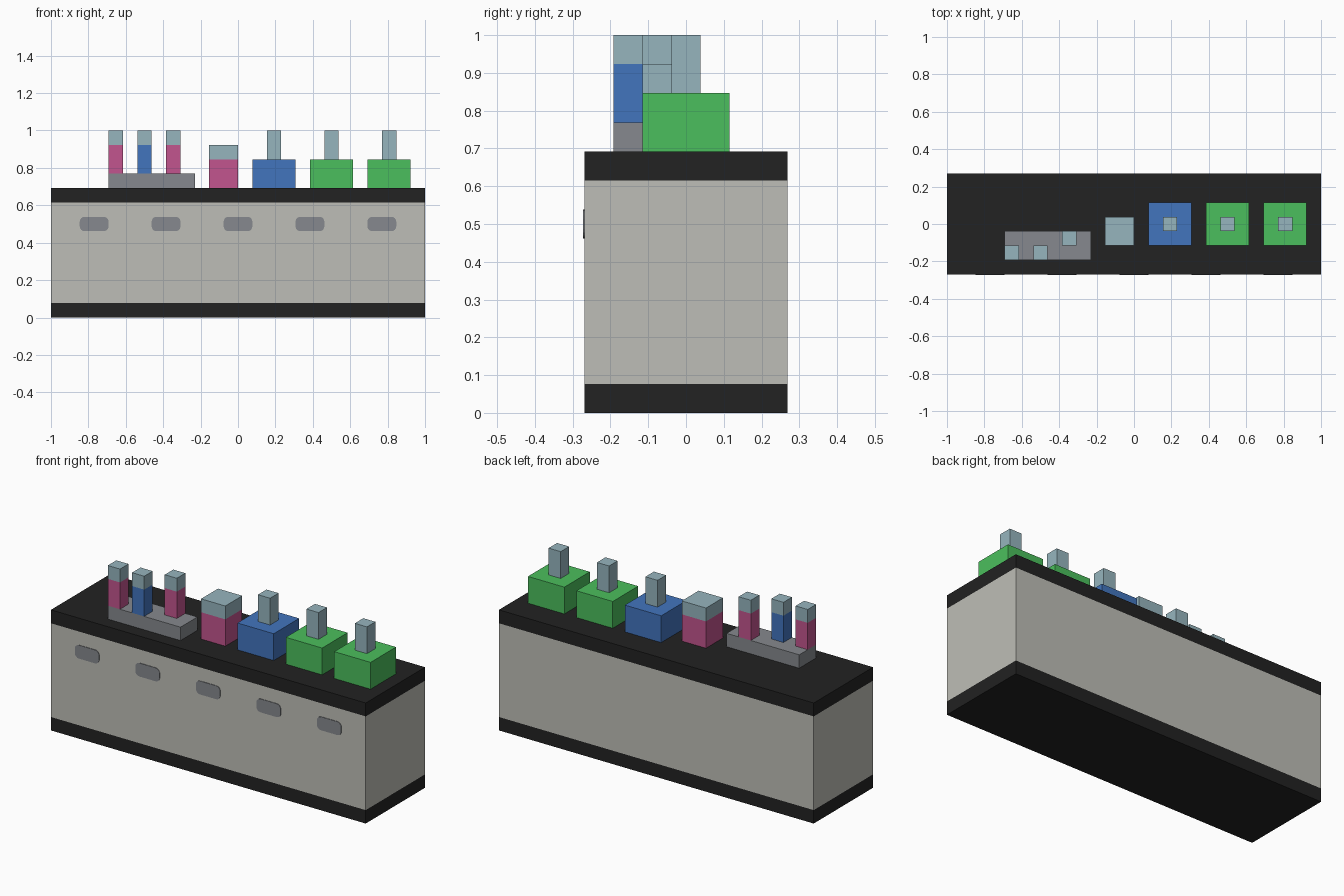
import bpy
import bmesh

cube = bpy.data.objects.get("Cube")
if cube:
    bpy.data.objects.remove(cube, do_unlink=True)

U = 1 / 13  # modelling unit: the bench is 26 x 7 x 9 units


def material(name, rgb):
    """Flat material from 0-255 display values."""
    lin = [((c / 255 + 0.055) / 1.055) ** 2.4 for c in rgb]
    m = bpy.data.materials.new(name)
    m.use_nodes = True
    m.diffuse_color = (*lin, 1)
    m.node_tree.nodes["Principled BSDF"].inputs["Base Color"].default_value = (*lin, 1)
    return m


BLACK = material("black worktop", (34, 34, 34))
CREAM = material("warm grey cabinet", (190, 190, 183))
GREY = material("mid grey", (134, 137, 142))
GLASS = material("pale glass", (150, 181, 190))
PINK = material("pink liquid", (194, 85, 142))
BLUE = material("blue liquid", (66, 117, 190))
GREEN = material("green liquid", (75, 191, 93))


def box(name, x, y, z, mat, radius=0):
    """Box from (min, max) ranges in units; radius rounds the edges along y."""
    bm = bmesh.new()
    bmesh.ops.create_cube(bm, size=1)
    for v in bm.verts:
        v.co = [(r[0] if c < 0 else r[1]) * U for c, r in zip(v.co, (x, y, z))]
    if radius:
        along_y = [e for e in bm.edges
                   if abs(e.verts[0].co.y - e.verts[1].co.y) > 1e-6]
        bmesh.ops.bevel(bm, geom=along_y, offset=radius * U, segments=4,
                        profile=0.5, affect='EDGES')
    mesh = bpy.data.meshes.new(name)
    bm.to_mesh(mesh)
    bm.free()
    mesh.materials.append(mat)
    ob = bpy.data.objects.new(name, mesh)
    bpy.context.collection.objects.link(ob)
    return ob


# Bench: plinth, cabinet and worktop share one footprint
for name, z, mat in (("plinth", (0, 1), BLACK), ("cabinet", (1, 8), CREAM),
                     ("worktop", (8, 9), BLACK)):
    box(name, (-13, 13), (-3.5, 3.5), z, mat)

# Rounded handle plates on the front
for i in range(5):
    cx = (i - 2) * 5
    box(f"handle_{i + 1}", (cx - 1, cx + 1), (-3.54, -3.49), (6, 7), GREY, 0.33)

# Tube rack with three tubes
box("tube_rack", (-9, -3), (-2.5, -0.5), (9, 10), GREY)
for i, (x, y, mat) in enumerate(((-9, -2.5, PINK), (-7, -2.5, BLUE), (-5, -1.5, PINK))):
    box(f"tube_liquid_{i + 1}", (x, x + 1), (y, y + 1), (10, 12), mat)
    box(f"tube_top_{i + 1}", (x, x + 1), (y, y + 1), (12, 13), GLASS)

# Beaker
box("beaker_liquid", (-2, 0), (-1.5, 0.5), (9, 11), PINK)
box("beaker_top", (-2, 0), (-1.5, 0.5), (11, 12), GLASS)

# Three flasks with narrow necks
for i, mat in enumerate((BLUE, GREEN, GREEN)):
    x = 1 + 4 * i
    box(f"flask_body_{i + 1}", (x, x + 3), (-1.5, 1.5), (9, 11), mat)
    box(f"flask_neck_{i + 1}", (x + 1, x + 2), (-0.5, 0.5), (11, 13), GLASS)
